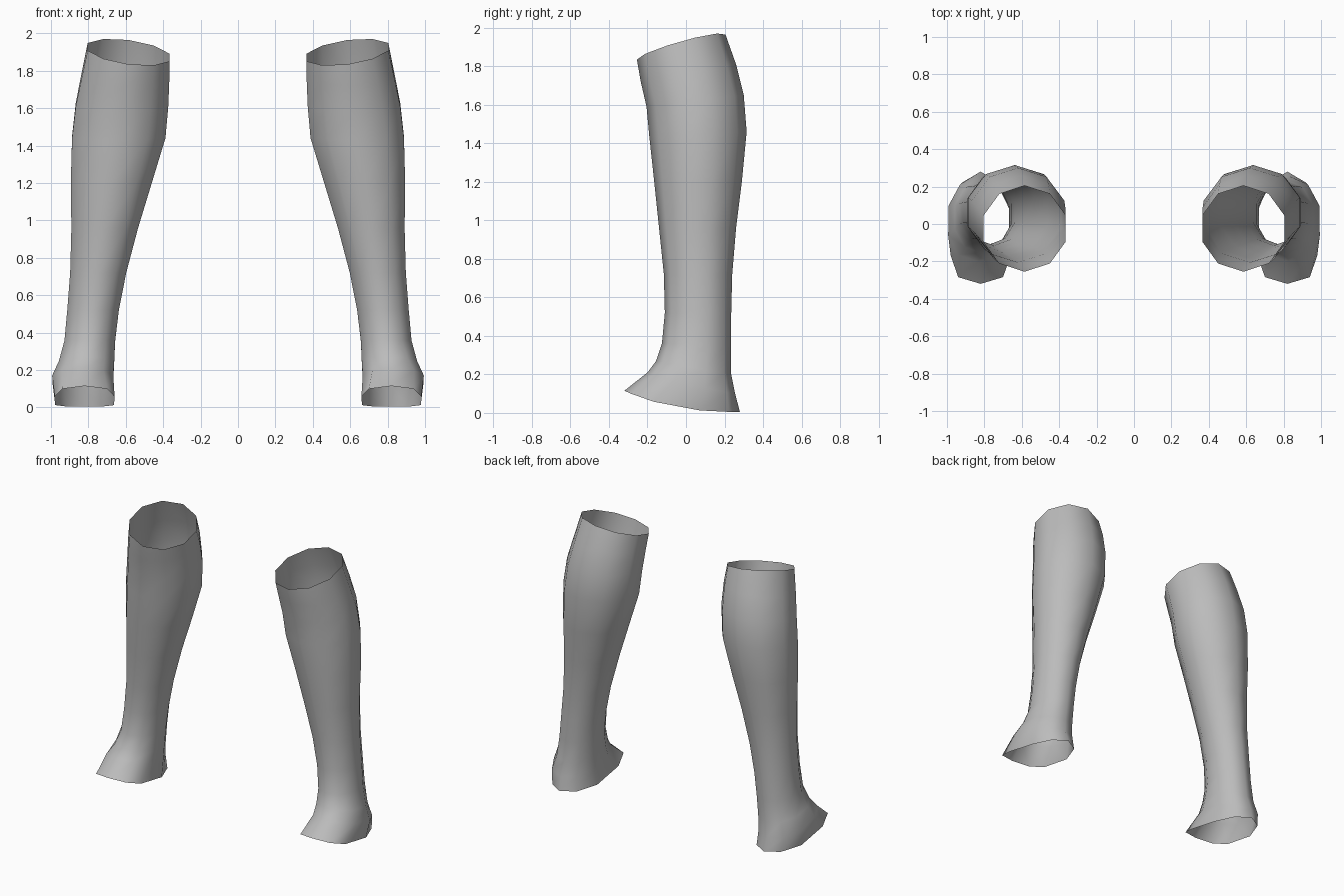
import bpy, bmesh
from math import sin, cos, tau, copysign

cube = bpy.data.objects.get("Cube")
if cube:
    bpy.data.objects.remove(cube)

SIDES = 10

grey = bpy.data.materials.new("plain_grey")
grey.use_nodes = True
colour = (0.5, 0.5, 0.5, 1)
grey.diffuse_color = colour
grey.node_tree.nodes["Principled BSDF"].inputs["Base Color"].default_value = colour

# Cross-sections: height at back, inner x, outer x, front y, back y,
# rise towards the front, power of that rise, squareness of the front
SECTIONS = [
    (0.005, 0.655, 0.985, -0.32, 0.28, 0.11, 2.5, 0.6),
    (0.10, 0.66, 1.0, -0.20, 0.255, 0.11, 1.2, 0.8),
    (0.20, 0.655, 0.965, -0.155, 0.235, 0.07, 1, 0.9),
    (0.35, 0.65, 0.935, -0.125, 0.235, 0.01, 1, 1),
    (0.52, 0.63, 0.92, -0.11, 0.235, 0, 1, 1),
    (0.72, 0.59, 0.905, -0.115, 0.24, 0, 1, 1),
    (0.96, 0.525, 0.90, -0.14, 0.26, 0, 1, 1),
    (1.20, 0.45, 0.905, -0.165, 0.29, 0, 1, 1),
    (1.46, 0.375, 0.90, -0.19, 0.315, -0.03, 1, 1),
    (1.65, 0.36, 0.88, -0.205, 0.30, -0.06, 1, 1),
    (1.81, 0.355, 0.85, -0.235, 0.26, -0.09, 1, 1),
    (1.965, 0.355, 0.815, -0.255, 0.205, -0.13, 1, 1),
]


def signed_power(v, e):
    return copysign(abs(v) ** e, v)


def section_points(z, x0, x1, y0, y1, rise, power, square):
    """One closed ring, starting at the front."""
    for i in range(SIDES):
        a = tau * i / SIDES
        s, c = sin(a), -cos(a)
        if c < 0:
            s, c = signed_power(s, square), signed_power(c, square)
        x = (x0 + x1) / 2 + s * (x1 - x0) / 2
        y = (y0 + y1) / 2 + c * (y1 - y0) / 2
        forward = max(0, (y1 - y) / (y1 - y0))
        # the top edge also leans up to the outside
        lean = 0.03 * s if z > 1.9 else 0
        yield x, y, z + rise * forward ** power + lean


def make_leg(name, side):
    bm = bmesh.new()
    rings = [[bm.verts.new((side * x, y, z)) for x, y, z in section_points(*sec)]
             for sec in SECTIONS]
    for low, high in zip(rings, rings[1:]):
        for i in range(SIDES):
            j = (i + 1) % SIDES
            quad = [low[i], low[j], high[j], high[i]]
            bm.faces.new(quad if side > 0 else quad[::-1])
    for f in bm.faces:
        f.smooth = True
    mesh = bpy.data.meshes.new(name)
    bm.to_mesh(mesh)
    bm.free()
    mesh.materials.append(grey)
    bpy.context.collection.objects.link(bpy.data.objects.new(name, mesh))


# Open, hollow lower legs, mirrored left and right
make_leg("left_lower_leg", 1)
make_leg("right_lower_leg", -1)
